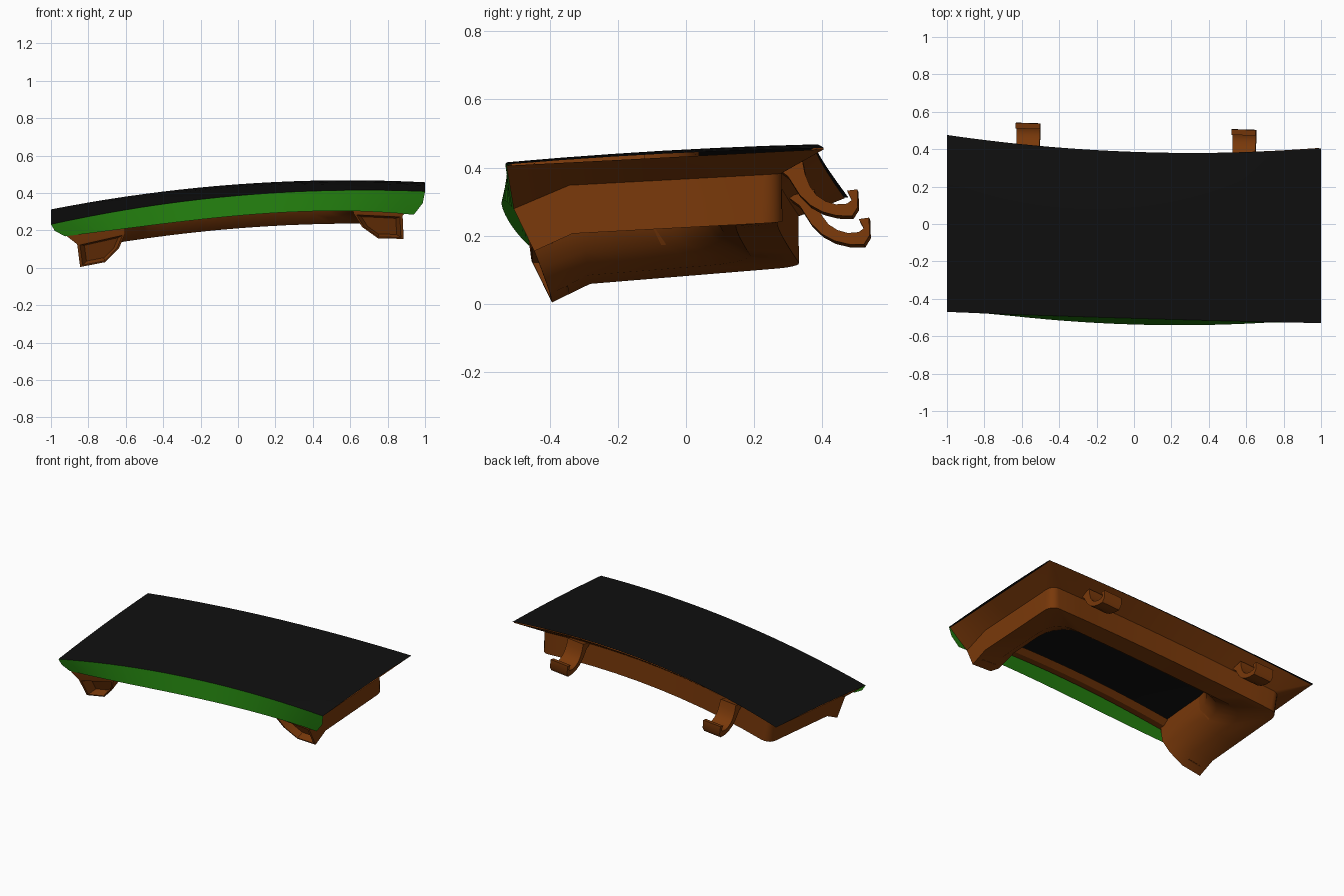
import bpy, math

if "Cube" in bpy.data.objects:
    bpy.data.objects.remove(bpy.data.objects["Cube"])


def arch(x):
    return 0.065 * (1 - x * x)


def place(x, y, z):
    # whole lid is slightly rolled, pitched and yawed
    return (x - 0.085 * z, y - 0.03 * x - 0.065 * z,
            0.355 + 0.08 * x + 0.068 * y + z - 0.016 * x * y)


def material(name, rgb):
    m = bpy.data.materials.new(name)
    m.diffuse_color = (*rgb, 1)
    m.use_nodes = True
    m.node_tree.nodes["Principled BSDF"].inputs["Base Color"].default_value = m.diffuse_color
    return m


BLACK = material("black", (0.005, 0.005, 0.005))
GREEN = material("green", (0.015, 0.19, 0.004))
BROWN = material("brown", (0.19, 0.04, 0.003))


def build(name, pts, faces, mat, angle=30):
    me = bpy.data.meshes.new(name)
    me.from_pydata([place(*p) for p in pts], [], faces)
    ob = bpy.data.objects.new(name, me)
    bpy.context.collection.objects.link(ob)
    me.materials.append(mat)
    bpy.ops.object.select_all(action='DESELECT')
    ob.select_set(True)
    bpy.context.view_layer.objects.active = ob
    bpy.ops.object.mode_set(mode='EDIT')
    bpy.ops.mesh.select_all(action='SELECT')
    bpy.ops.mesh.normals_make_consistent(inside=False)
    bpy.ops.object.mode_set(mode='OBJECT')
    bpy.ops.object.shade_smooth_by_angle(angle=math.radians(angle))
    return ob


def grid_faces(rows, cols):
    return [(r * cols + c, r * cols + c + 1, (r + 1) * cols + c + 1, (r + 1) * cols + c)
            for r in range(rows - 1) for c in range(cols - 1)]


US = [i / 10 - 1 for i in range(21)]

# Top panel: arched sheet with a concave rear edge
pts = []
for j in range(7):
    t = j / 6
    for u in US:
        y0, y1 = -0.5, 0.39 + 0.05 * u * u - 0.006 * u
        pts.append((u, y0 + (y1 - y0) * t, arch(u) + 0.03 * t * (1 - t)))
build("top_panel", pts, grid_faces(7, 21), BLACK)

# Front fascia: bowed strip under the front edge, turned in at its ends
pts = []
for t in (0, 0.5, 1):
    for u in US:
        yb = -0.54 + 0.05 * u * u
        x = u * (1 - 0.07 * t * t)
        pts.append((x, -0.5 + (yb + 0.5) * t, arch(x) - t * (0.104 + 0.024 * u ** 3)))
build("front_fascia", pts, grid_faces(3, 21), GREEN)

# Narrow brown strip behind the fascia
pts = [(0.66 * u, y, arch(0.66 * u) - d)
       for y, d in ((-0.5, 0.03), (-0.46, 0.03), (-0.42, 0.006)) for u in US]
build("front_strip", pts, grid_faces(3, 21), BROWN)


# Underside frame: U-shaped channel lofted through rings
def ring(w, y_front, y_rear, rad, depth, front_depth):
    half = [(w, y_front, front_depth), (w, -0.32, depth), (w, -0.1, depth)]
    for k in range(6):
        a = k * math.pi / 10
        half.append((w - rad + rad * math.cos(a), y_rear - rad + rad * math.sin(a), depth))
    half += [((w - rad) * f, y_rear, depth) for f in (0.8, 0.6, 0.4, 0.2, 0)]
    out = []
    for x, y, d in half:
        bow = 0.05 * x * x * max(0, y) / y_rear
        out.append((x, y + bow, arch(x) - d))
    return out + [(-x, y, z) for x, y, z in reversed(out[:-1])]


RINGS = [ring(0.995, -0.497, 0.387, 0.01, 0.004, 0.004),
         ring(0.87, -0.487, 0.268, 0.05, 0.075, 0.135),
         ring(0.865, -0.435, 0.262, 0.06, 0.217, 0.262),
         ring(0.73, -0.435, 0.14, 0.12, 0.217, 0.262),
         ring(0.65, -0.455, 0.075, 0.16, 0.16, 0.2),
         ring(0.61, -0.48, 0.05, 0.18, 0.09, 0.125),
         ring(0.60, -0.49, 0.045, 0.18, 0.0, 0.004)]
n = len(RINGS[0])
pts = [p for r in RINGS for p in r]
faces = grid_faces(len(RINGS), n)
# recessed end caps of both legs
for col in (0, n - 1):
    loop = [r * n + col for r in range(1, 6)]
    c = [sum(pts[i][k] for i in loop) / 5 for k in range(3)]
    base = len(pts)
    for push, s in ((0.0, 0.88), (0.06, 0.7)):
        for i in loop:
            p = [c[k] + (pts[i][k] - c[k]) * s for k in range(3)]
            pts.append((p[0], p[1] + push, p[2]))
    loops = [loop, list(range(base, base + 5)), list(range(base + 5, base + 10))]
    for a, b in zip(loops, loops[1:]):
        faces += [(a[i], a[(i + 1) % 5], b[(i + 1) % 5], b[i]) for i in range(5)]
    faces.append(tuple(loops[2]))
    faces.append((col, n + col, 5 * n + col, 6 * n + col))
build("underside_frame", pts, faces, BROWN, 35)

# Hinge hooks on the rear wall
OUTER = [(0.28, -0.02), (0.315, -0.05), (0.345, -0.105), (0.375, -0.138), (0.41, -0.16),
         (0.45, -0.173), (0.495, -0.177), (0.513, -0.152), (0.515, -0.1)]
INNER = [(0.36, -0.005), (0.365, -0.045), (0.378, -0.084), (0.395, -0.11), (0.42, -0.129),
         (0.45, -0.14), (0.482, -0.14), (0.497, -0.13), (0.485, -0.102)]
for side, name in ((-1, "left_hinge_hook"), (1, "right_hinge_hook")):
    pts = []
    m = len(OUTER)
    for hw in (-1, 1):
        for prof in (OUTER, INNER):
            for i, (y, z) in enumerate(prof):
                pts.append((side * 0.577 + hw * (0.058 + 0.008 * i / m), y, z))
    faces = []
    for i in range(m - 1):
        faces += [(i, i + 1, m + i + 1, m + i),
                  (2 * m + i, 2 * m + i + 1, 3 * m + i + 1, 3 * m + i),
                  (i, i + 1, 2 * m + i + 1, 2 * m + i),
                  (m + i, m + i + 1, 3 * m + i + 1, 3 * m + i)]
    faces += [(0, m, 3 * m, 2 * m), (m - 1, 2 * m - 1, 4 * m - 1, 3 * m - 1)]
    build(name, pts, faces, BROWN, 40)
